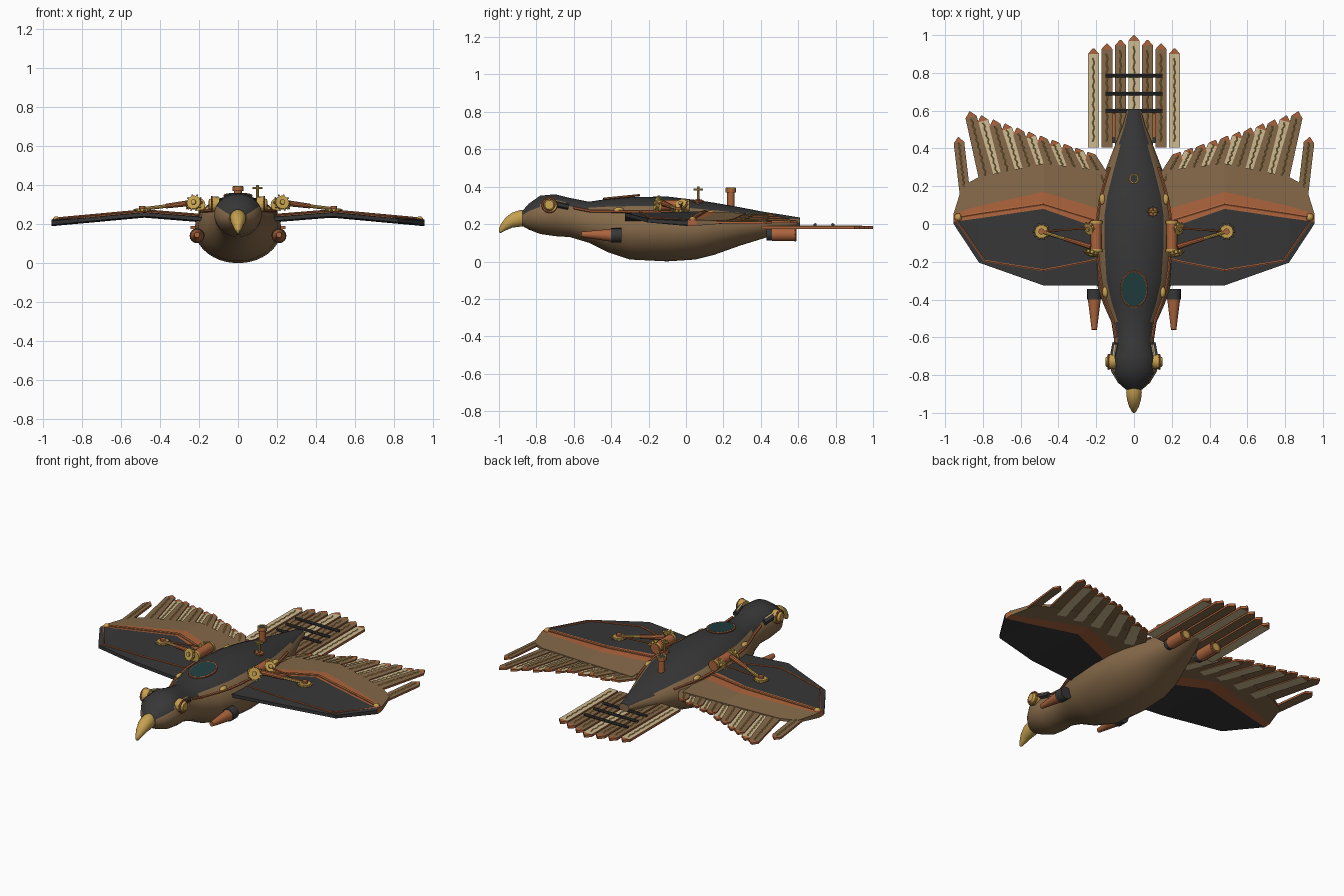
import bpy, bmesh, math
from mathutils import Vector, Matrix

if "Cube" in bpy.data.objects:
    bpy.data.objects.remove(bpy.data.objects["Cube"])

def mat(name, r, g, b):
    m = bpy.data.materials.new(name)
    m.diffuse_color = tuple((c / 255 / 12.92) if c < 11 else ((c / 255 + .055) / 1.055) ** 2.4 for c in (r, g, b)) + (1,)
    m.use_nodes = True
    m.node_tree.nodes["Principled BSDF"].inputs["Base Color"].default_value = m.diffuse_color
    return m

DARK = mat("charcoal", 55, 55, 56)
BROWN = mat("leather_brown", 133, 105, 73)
COPPER = mat("copper", 172, 100, 60)
CREAM = mat("cream", 208, 187, 145)
GOLD = mat("brass", 198, 161, 80)
TEAL = mat("teal_glass", 32, 62, 63)

def finish(bm, name, mats, smooth=True):
    bmesh.ops.recalc_face_normals(bm, faces=bm.faces)
    me = bpy.data.meshes.new(name)
    bm.to_mesh(me)
    bm.free()
    for m in mats:
        me.materials.append(m)
    if smooth:
        me.shade_smooth()
        me.set_sharp_from_angle(angle=math.radians(35))
    ob = bpy.data.objects.new(name, me)
    bpy.context.collection.objects.link(ob)
    return ob

def add_cyl(bm, p1, p2, r1, r2, n):
    a, b = Vector(p1), Vector(p2)
    rot = (b - a).to_track_quat('Z', 'Y').to_matrix().to_4x4()
    bmesh.ops.create_cone(bm, cap_ends=True, segments=n, radius1=r1, radius2=r2,
                          depth=(b - a).length, matrix=Matrix.Translation((a + b) / 2) @ rot)

def cyl(name, p1, p2, r1, m, r2=None, n=16):
    bm = bmesh.new()
    add_cyl(bm, p1, p2, r1, r1 if r2 is None else r2, n)
    return finish(bm, name, [m])

def tube(name, pts, r, m, n=6):
    bm = bmesh.new()
    for a, b in zip(pts, pts[1:]):
        add_cyl(bm, a, b, r, r, n)
    return finish(bm, name, [m])

def ball(name, p, size, m):
    bm = bmesh.new()
    bmesh.ops.create_uvsphere(bm, u_segments=14, v_segments=8, radius=1,
                              matrix=Matrix.Translation(p) @ Matrix.Diagonal((*size, 1)))
    return finish(bm, name, [m])

def ring(name, c, axis, R, r, m, squash=1.0):
    q = Vector(axis).to_track_quat('Z', 'Y')
    pts = [Vector(c) + q @ Vector((R * math.cos(t), R * squash * math.sin(t), 0))
           for t in [i * math.tau / 20 for i in range(21)]]
    return tube(name, pts, r, m)

def gear(name, c, axis, R, h, m, teeth=10):
    bm = bmesh.new()
    ax = Vector(axis).normalized()
    q = ax.to_track_quat('Z', 'Y')
    c = Vector(c)
    add_cyl(bm, c - ax * h / 2, c + ax * h / 2, R * .78, R * .78, 20)
    add_cyl(bm, c - ax * h, c + ax * h, R * .3, R * .3, 10)
    for i in range(teeth):
        t = i * math.tau / teeth
        d = q @ Vector((math.cos(t), math.sin(t), 0))
        add_cyl(bm, c + d * R * .6, c + d * R, R * .14, R * .1, 4)
    return finish(bm, name, [m], False)

def loft(name, rows, mats, rule, n=36):
    # rows: y, top z, bottom z, half width
    bm = bmesh.new()
    rs = [[bm.verts.new((w * math.cos(t), y, (a + b) / 2 + (a - b) / 2 * math.sin(t)))
           for t in [(i + .5) * math.tau / n for i in range(n)]] for y, a, b, w in rows]
    for k in range(len(rs) - 1):
        for i in range(n):
            j = (i + 1) % n
            f = bm.faces.new((rs[k][i], rs[k][j], rs[k + 1][j], rs[k + 1][i]))
            f.material_index = rule((i + 1) * 360 / n, k)
    bm.faces.new(rs[0])
    bm.faces.new(rs[-1])
    return finish(bm, name, mats)

# body: charcoal back, brown belly; the charcoal reaches lower on the head
BODY = [(-.875, .27, .19, .045), (-.84, .31, .17, .085), (-.78, .352, .147, .122), (-.70, .36, .135, .122),
        (-.62, .34, .13, .105), (-.52, .32, .10, .12), (-.42, .335, .05, .165), (-.3, .345, .01, .205),
        (-.1, .348, 0, .222), (.05, .33, .01, .22), (.15, .315, .035, .2), (.29, .29, .085, .15),
        (.42, .265, .125, .10), (.52, .25, .16, .06), (.61, .235, .19, .035)]
loft("body", BODY, [BROWN, DARK],
     lambda a, k: int(abs(a - 90) < (62 if k < 2 else 57 if k < 5 else 47 if k < 12 else 57)))
loft("beak", [(-.85, .275, .19, .035), (-.89, .275, .185, .042), (-.93, .262, .18, .038),
              (-.965, .235, .165, .027), (-.99, .2, .152, .014), (-1, .175, .155, .006)], [GOLD], lambda a, k: 0, 16)

def surf(y, ang, off=0.0):
    for p, q in zip(BODY, BODY[1:]):
        if p[0] <= y <= q[0]:
            k = (y - p[0]) / (q[0] - p[0])
            a, b, w = [p[i] + k * (q[i] - p[i]) for i in (1, 2, 3)]
            t = math.radians(ang)
            return Vector(((w + off) * math.cos(t), y, (a + b) / 2 + ((a - b) / 2 + off) * math.sin(t)))

def side(p, s):
    return Vector((p[0] * s, p[1], p[2]))

def wing_z(x):
    x = abs(x)
    return .225 + (x - .17) * .08 if x < .48 else .25 - (x - .48) * .092

def feather(name, base, tip, w, z, m, h=.012, root=1.0):
    # plank with a copper edge, copper pointed end and a brass zigzag stitch line
    b, t = Vector((*base, 0)), Vector((*tip, 0))
    L = (t - b).length
    d = (t - b) / L
    s = Vector((d.y, -d.x, 0)) * w / 2
    bm = bmesh.new()
    sh = b + d * (L - .03)
    outlines = [([b - s * root, b + s * root, sh + s, sh - s], 0), ([sh - s, sh + s, t + s * .1, t - s * .1], 1)]
    for pts, mi in outlines:
        lo, hi = [[bm.verts.new((p.x, p.y, z(p.x) + k * h / 2)) for p in pts] for k in (-1, 1)]
        bm.faces.new(hi).material_index = mi
        bm.faces.new(lo).material_index = mi
        for i in range(4):
            bm.faces.new((lo[i], lo[(i + 1) % 4], hi[(i + 1) % 4], hi[i])).material_index = 1
    finish(bm, name, [m, COPPER], False)
    n = 18
    zig = [b + d * (L * .06 + L * .84 * i / n) + s * (.13 if i % 2 else -.13) for i in range(n + 1)]
    tube(name + "_stitch", [(p.x, p.y, z(p.x) + h / 2) for p in zig], .003, GOLD, 4)

# wing planform: chord points at each station (leading, dark/copper, copper/brown, trailing)
WING = [[(.165, -.325), (.165, -.03), (.165, .075), (.175, .285)],
        [(.48, -.325), (.48, .08), (.48, .17), (.48, .32)],
        [(.82, -.205), (.82, .03), (.82, .095), (.82, .25)],
        [(.955, .0), (.955, .012), (.955, .055), (.91, .2)]]
THICK = [.010, .017, .015, .008]
for s, tag in ((1, "right"), (-1, "left")):
    bm = bmesh.new()
    top, bot = [[[bm.verts.new((x * s, y, wing_z(x) + k * THICK[j])) for j, (x, y) in enumerate(r)]
                 for r in WING] for k in (1, -1)]
    for i in range(3):
        for j in range(3):
            for g in (top, bot):
                bm.faces.new((g[i][j], g[i + 1][j], g[i + 1][j + 1], g[i][j + 1])).material_index = j
    loop = [(i, 0) for i in range(4)] + [(3, 1), (3, 2)] + [(i, 3) for i in (3, 2, 1, 0)] + [(0, 2), (0, 1)]
    for a, b in zip(loop, loop[1:] + loop[:1]):
        f = bm.faces.new((top[a[0]][a[1]], top[b[0]][b[1]], bot[b[0]][b[1]], bot[a[0]][a[1]]))
        f.material_index = min(2, a[1], b[1])
    finish(bm, tag + "_wing", [DARK, COPPER, BROWN], False)

    # flight feathers: wide-rooted brown ones lie over the cream ones, leaving cream wedges
    for i in range(11):
        tx = .87 - .0625 * i
        ty = .595 - .0215 * i
        z = lambda x, i=i: wing_z(x) - .001 - .006 * (i % 2)
        feather(f"{tag}_feather_{i}", ((tx - .10) * s, .2), (tx * s, ty), .06, z,
                CREAM if i % 2 else BROWN, root=1 if i % 2 else 1.4)
    feather(tag + "_feather_outer", (.895 * s, .16), (.93 * s, .46), .056, wing_z, BROWN)

    # pipes on the wing and its end cap
    def on_wing(pts, dz):
        return [(x * s, y, wing_z(x) + dz) for x, y in pts]
    tube(tag + "_wing_pipe", on_wing([(.17, .01), (.48, .105), (.82, .055), (.94, .035)], .018), .008, COPPER)
    tube(tag + "_edge_pipe", on_wing([(.17, -.18), (.25, -.2), (.48, -.245), (.79, -.195), (.94, .02)], .013), .006, COPPER)
    ball(tag + "_wing_cap", (.93 * s, .035, .215), (.025, .025, .02), COPPER)
    ball(tag + "_wing_cap_light", (.93 * s, .035, .225), (.018, .018, .015), GOLD)

    # shoulder piston and its linkage
    cyl(tag + "_piston", (.2 * s, -.14, .3), (.2 * s, .02, .3), .029, COPPER)
    for y in (-.14, .01):
        cyl(tag + "_piston_band", (.2 * s, y - .007, .3), (.2 * s, y + .007, .3), .033, GOLD)
    gear(tag + "_shoulder_gear", (.237 * s, -.025, .305), (.6 * s, -.3, .6), .04, .016, GOLD)
    gear(tag + "_crank_gear", (.225 * s, -.155, .31), (.3 * s, -1, .3), .045, .016, GOLD)
    cyl(tag + "_rod", (.23 * s, -.12, .31), (.37 * s, -.077, .292), .016, COPPER, .012, 10)
    cyl(tag + "_rod_end", (.37 * s, -.077, .292), (.49 * s, -.04, .277), .009, GOLD, n=8)
    cyl(tag + "_thin_rod", (.22 * s, -.02, .305), (.49 * s, -.04, .277), .005, COPPER, n=8)
    gear(tag + "_wing_gear", (.49 * s, -.04, .272), (0, 0, 1), .045, .014, GOLD)
    cyl(tag + "_gear_hub", (.49 * s, -.04, .25), (.49 * s, -.04, .292), .016, COPPER)

    # body pipe and lamps
    tube(tag + "_body_pipe", [side(surf(-.6 + .09 * i, 31, .006), s) for i in range(11)], .008, COPPER)
    for y in (-.36, .13):
        ball(tag + "_lamp", side(surf(y, 35), s), (.016, .03, .016), GOLD)

    # goggles with strap
    cyl(tag + "_goggle", (.1 * s, -.725, .3), (.134 * s, -.73, .302), .04, GOLD)
    ring(tag + "_goggle_rim", (.134 * s, -.73, .302), (s, 0, 0), .037, .006, COPPER)
    cyl(tag + "_goggle_lens", (.132 * s, -.73, .302), (.15 * s, -.731, .303), .033, GOLD, .024)
    tube(tag + "_strap", [side(surf(y, 30, .008), s) for y in (-.70, -.66, -.63)], .017, DARK)
    tube(tag + "_strap_trim", [side(surf(y, 38, .014), s) for y in (-.70, -.66, -.64)], .008, CREAM)

    # side nozzles
    cyl(tag + "_nozzle", (.21 * s, -.56, .145), (.21 * s, -.40, .14), .014, COPPER, .034)
    cyl(tag + "_nozzle_base", (.21 * s, -.40, .14), (.21 * s, -.345, .14), .038, DARK)

    # tail thrusters
    cyl(tag + "_thruster_mount", (.11 * s, .43, .145), (.11 * s, .48, .145), .032, DARK)
    cyl(tag + "_thruster", (.11 * s, .46, .145), (.11 * s, .585, .145), .036, COPPER)
    ring(tag + "_thruster_rim", (.11 * s, .585, .145), (0, 1, 0), .032, .007, COPPER)
    cyl(tag + "_thruster_core", (.11 * s, .58, .145), (.11 * s, .59, .145), .024, GOLD)

# tail feathers and cross bars
for i in range(-3, 4):
    x = i * .0715
    feather(f"tail_feather_{i + 3}", (x, .405), (x, (1, .975, .955, .93)[abs(i)]), .06,
            lambda x: .182, CREAM if i in (-3, 0, 3) else BROWN, .016)
for y in (.6, .69, .785):
    cyl("tail_bar", (-.15, y, .196), (.15, y, .196), .009, DARK, n=8)

# back window
slope = Vector((0, -.1, 1)).normalized()
wc = Vector((0, -.345, .345))
ob = cyl("back_window", (0, 0, -.004), (0, 0, .004), 1, TEAL, n=28)
ob.matrix_world = Matrix.Translation(wc) @ slope.to_track_quat('Z', 'Y').to_matrix().to_4x4() @ Matrix.Diagonal((.068, .095, 1, 1))
ring("window_rim", wc, slope, .07, .006, COPPER, 1.36)

# chimney
cyl("chimney", (0, .24, .27), (0, .24, .375), .02, COPPER)
cyl("chimney_top", (0, .24, .37), (0, .24, .39), .028, COPPER)
ring("chimney_ring", (0, .24, .39), (0, 0, 1), .024, .005, GOLD)
cyl("chimney_hole", (0, .24, .385), (0, .24, .392), .02, DARK)

# valve with a cross handle
cyl("valve_stem", (.1, .065, .28), (.1, .065, .4), .007, GOLD, n=8)
cyl("valve_handle", (.075, .065, .385), (.125, .065, .385), .006, GOLD, n=8)
cyl("valve_handle_cross", (.1, .04, .385), (.1, .09, .385), .006, GOLD, n=8)
gear("valve_base", (.1, .065, .322), (.2, 0, 1), .03, .012, COPPER, 8)
